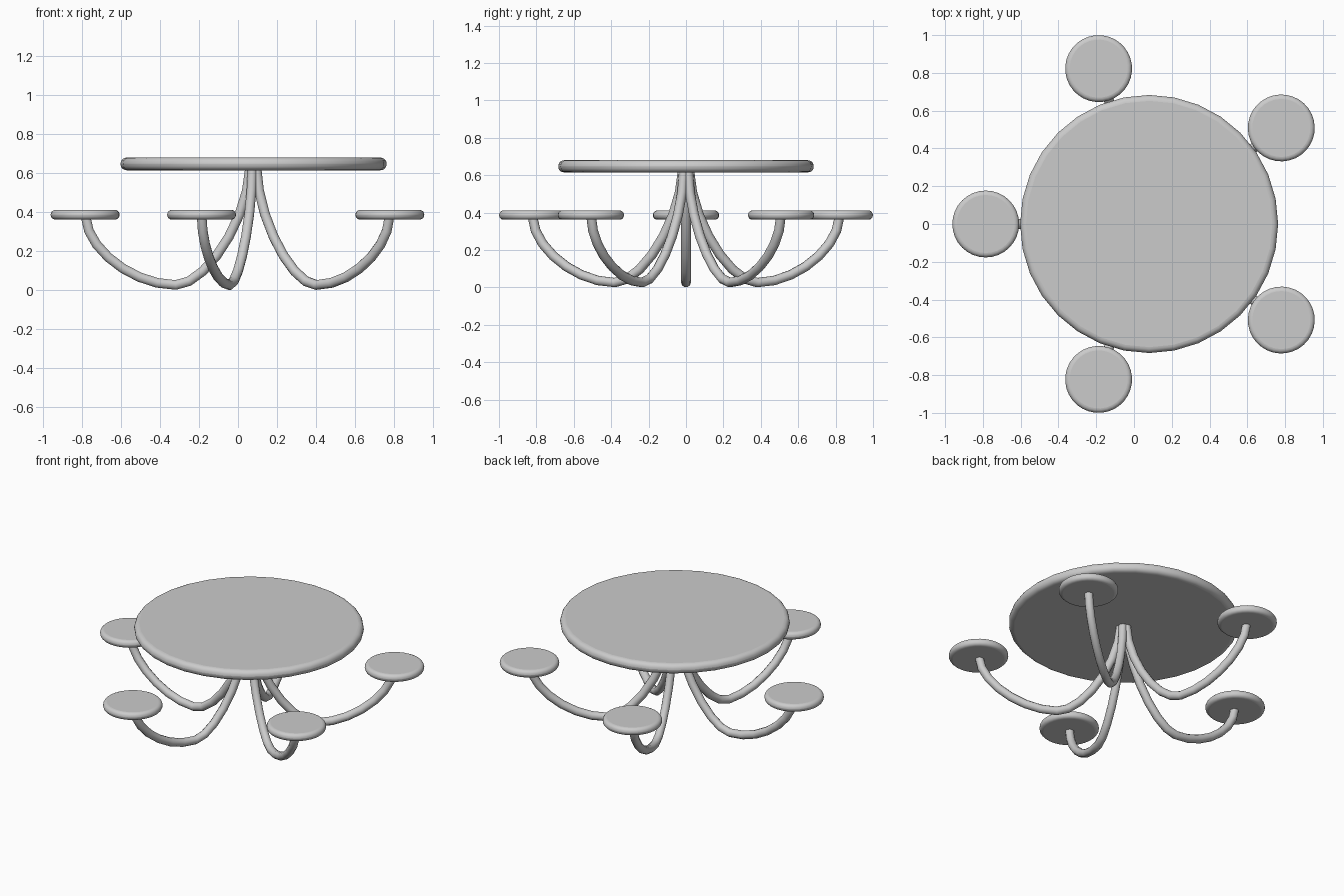
import bpy
from math import cos, sin, pi, radians

if "Cube" in bpy.data.objects:
    bpy.data.objects.remove(bpy.data.objects["Cube"])

CX = 0.08          # table centre along x
SEAT_R = 0.865     # distance from table centre to each seat
TUBE = 0.026       # leg tube radius


def disc(name, x, y, z0, z1, radius, bevel, rot=0.0):
    """Flat round slab with a rounded rim."""
    bpy.ops.mesh.primitive_cylinder_add(
        vertices=32, radius=radius, depth=z1 - z0,
        location=(x, y, (z0 + z1) / 2), rotation=(0, 0, rot))
    ob = bpy.context.object
    ob.name = name
    mod = ob.modifiers.new("rounded_rim", 'BEVEL')
    mod.width = bevel
    mod.segments = 5
    mod.limit_method = 'ANGLE'
    mod.angle_limit = radians(50)
    bpy.ops.object.shade_smooth_by_angle(angle=radians(40))
    return ob


def leg(name, angle):
    """Swooping tube from under the table, down to the floor, up to a seat."""
    # (handle left, point, handle right) in radius / height
    path = [((0.017, 0.70), (0.018, 0.63), (0.03, 0.35)),
            ((0.25, TUBE), (0.40, TUBE), (0.62, TUBE)),
            ((0.855, 0.21), (0.862, 0.375), (0.862, 0.42))]
    cu = bpy.data.curves.new(name, 'CURVE')
    cu.dimensions = '3D'
    cu.resolution_u = 7
    cu.bevel_depth = TUBE
    cu.bevel_resolution = 3
    cu.use_fill_caps = True
    sp = cu.splines.new('BEZIER')
    sp.bezier_points.add(len(path) - 1)
    for bp, (hl, co, hr) in zip(sp.bezier_points, path):
        bp.handle_left_type = bp.handle_right_type = 'FREE'
        bp.co = (co[0], 0, co[1])
        bp.handle_left = (hl[0], 0, hl[1])
        bp.handle_right = (hr[0], 0, hr[1])
    ob = bpy.data.objects.new(name, cu)
    ob.location = (CX, 0, 0)
    ob.rotation_euler = (0, 0, angle)
    bpy.context.collection.objects.link(ob)
    return ob


# Table top
disc("table_top", CX, 0, 0.615, 0.68, 0.683, 0.031)

# Five legs, each carrying a round seat
for i in range(5):
    a = pi + i * 2 * pi / 5
    leg(f"leg_{i + 1}", a)
    disc(f"seat_{i + 1}", CX + SEAT_R * cos(a), SEAT_R * sin(a),
         0.362, 0.411, 0.177, 0.0235, a)
